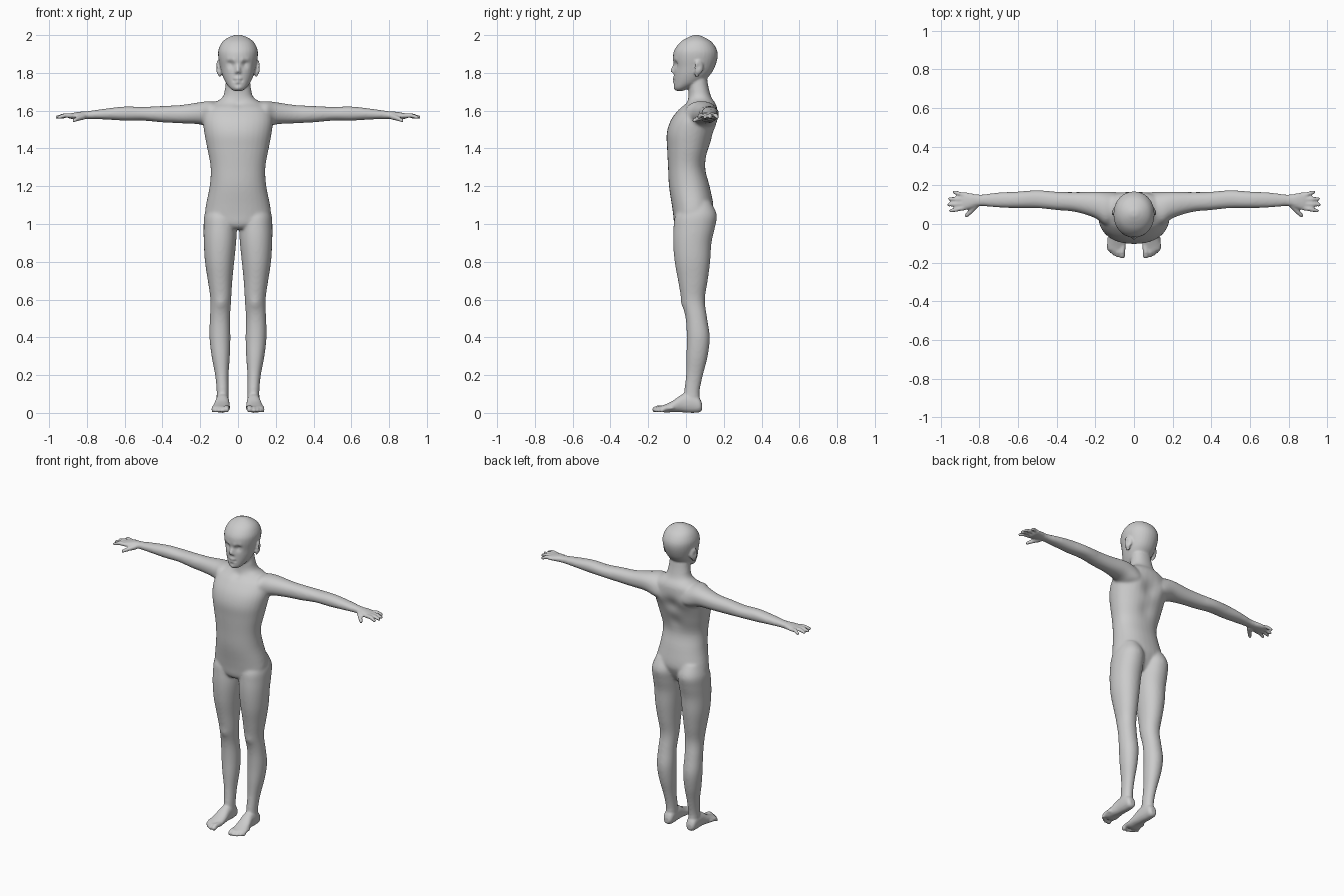
import bpy, math
from mathutils import Vector, Matrix

verts, faces = [], []


def tube(rings):
    """Closed skin through rings of equal length."""
    n = len(rings[0])
    base = len(verts)
    for r in rings:
        verts.extend(r)
    for i in range(len(rings) - 1):
        o = base + i * n
        faces.extend((o + j, o + (j + 1) % n, o + n + (j + 1) % n, o + n + j) for j in range(n))
    faces.append(tuple(range(base + n - 1, base - 1, -1)))
    last = base + (len(rings) - 1) * n
    faces.append(tuple(range(last, last + n)))


def spline(rows, u):
    """Catmull-Rom sample of a table of section rows."""
    i = min(int(u), len(rows) - 2)
    f = u - i
    a, b, c, d = (rows[max(0, min(len(rows) - 1, i + k))] for k in (-1, 0, 1, 2))
    return [q + 0.5 * f * (r - p + f * (2 * p - 5 * q + 4 * r - s + f * (3 * (q - r) + s - p)))
            for p, q, r, s in zip(a, b, c, d)]


def loft(axis, rows, mirror=True, power=2.2, seg=32, sub=4):
    """Tube of rounded sections: (position, a0, a1, b0, b1)."""
    for side in ((1, -1) if mirror else (1,)):
        rings = []
        for k in range((len(rows) - 1) * sub + 1):
            t, a0, a1, b0, b1 = spline(rows, k / sub)
            ring = []
            for j in range(seg):
                ang = 2 * math.pi * j / seg
                ca, sa = math.cos(ang), math.sin(ang)
                a = (a0 + a1) / 2 + (a1 - a0) / 2 * math.copysign(abs(ca) ** (2 / power), ca)
                b = (b0 + b1) / 2 + (b1 - b0) / 2 * math.copysign(abs(sa) ** (2 / power), sa)
                x, y, z = {'z': (a, b, t), 'x': (t, a, b), 'y': (a, t, b)}[axis]
                ring.append((x * side, y, z))
            # keep mirrored and y-axis tubes facing outwards
            rings.append(ring[::-1] if (side < 0) != (axis == 'y') else ring)
        tube(rings)


def ring_at(m, r, z, n=12):
    return [tuple(m @ Vector((r * math.cos(2 * math.pi * j / n), r * math.sin(2 * math.pi * j / n), z)))
            for j in range(n)]


def ball(c, r, rot=0):
    """Mirrored pair of ellipsoids."""
    for side in (1, -1):
        m = (Matrix.Translation((c[0] * side, c[1], c[2])) @ Matrix.Rotation(rot * side, 4, 'Z')
             @ Matrix.Diagonal((*r, 1)))
        lats = [math.pi * (k + .2) / 8.4 for k in range(9)]
        tube([ring_at(m, math.sin(t), -math.cos(t)) for t in lats])


def digit(points, radii):
    """Mirrored finger or toe along a short path."""
    for p, r in zip(points, radii):
        ball(p, (r, r, r))
    for i in range(len(points) - 1):
        for side in (1, -1):
            p, q = (Vector((v[0] * side, v[1], v[2])) for v in points[i:i + 2])
            m = Matrix.Translation(p) @ (q - p).to_track_quat('Z', 'Y').to_matrix().to_4x4()
            tube([ring_at(m, radii[i], 0), ring_at(m, radii[i + 1], (q - p).length)])


# torso and neck: z, half width, front, back
torso = [(.975, .06, -.045, .09), (1.0, .14, -.062, .11), (1.05, .172, -.068, .135), (1.1, .17, -.075, .145),
         (1.2, .15, -.09, .125), (1.3, .145, -.095, .102), (1.4, .163, -.1, .125), (1.48, .178, -.102, .148),
         (1.55, .185, -.08, .165), (1.61, .17, -.035, .165), (1.64, .13, .0, .155), (1.67, .083, .012, .135),
         (1.72, .068, .014, .12), (1.78, .062, .014, .11)]
loft('z', [(z, -w, w, f, b) for z, w, f, b in torso], False)

# head: z, half width, front, back
head = [(1.705, .022, -.052, -.015), (1.72, .043, -.062, .02), (1.75, .066, -.064, .085), (1.79, .084, -.064, .128),
        (1.83, .094, -.064, .152), (1.88, .104, -.069, .167), (1.92, .104, -.062, .164), (1.96, .086, -.033, .14),
        (1.985, .056, .004, .104), (2.0, .018, .04, .07)]
loft('z', [(z, -w, w, f, b) for z, w, f, b in head], False, 2.1)

# nose and ears
digit([(0, -.056, 1.85), (0, -.07, 1.812)], [.009, .012])
ball((.009, -.064, 1.805), (.009, .011, .008))
ball((.104, .068, 1.83), (.009, .027, .038), .45)
ball((.097, .058, 1.8), (.009, .015, .024), .3)

# legs
loft('z', [(1.12, .03, .15, .0, .13), (1.05, .008, .178, -.055, .163), (.98, .006, .182, -.066, .153),
           (.9, .01, .181, -.068, .135), (.8, .02, .175, -.06, .128), (.7, .03, .16, -.042, .115),
           (.6, .036, .146, -.024, .1), (.5, .042, .149, -.002, .112), (.4, .04, .151, .004, .126),
           (.3, .043, .14, .002, .115), (.2, .05, .121, .0, .09), (.11, .05, .113, -.01, .072),
           (.03, .05, .115, -.01, .075)][::-1], power=2.1)

# feet and toes
loft('y', [(.085, .065, .1, .015, .05), (.07, .052, .113, .003, .08), (.03, .048, .117, .0, .105),
           (-.02, .046, .12, .003, .098), (-.07, .043, .131, .004, .064), (-.11, .043, .138, .002, .045),
           (-.135, .05, .135, .008, .036)][::-1])
for x, y, r in ((.061, -.163, .016), (.084, -.163, .011), (.102, -.154, .0105), (.118, -.142, .01), (.131, -.127, .01)):
    digit([(x - .003, y + .055, .026), (x, y + .018, .026), (x, y, r + .002)], [r * .95, r * .95, r])

# arms and palms: x, front, back, bottom, top
loft('x', [(.07, .02, .155, 1.5, 1.63), (.14, -.01, .165, 1.505, 1.65), (.2, .03, .167, 1.527, 1.645),
           (.3, .062, .165, 1.533, 1.63), (.4, .072, .167, 1.538, 1.625), (.5, .082, .175, 1.547, 1.62),
           (.6, .082, .168, 1.547, 1.622), (.7, .085, .163, 1.553, 1.611), (.8, .093, .152, 1.556, 1.597),
           (.84, .082, .158, 1.556, 1.594), (.88, .07, .165, 1.556, 1.587), (.895, .074, .163, 1.56, 1.582)])

# fingers and thumbs
for y0, y1, x1 in ((.082, .068, .948), (.104, .1, .958), (.127, .13, .953), (.15, .165, .93)):
    xm = (.885 + x1) / 2
    digit([(.885, y0, 1.573), (xm, (y0 + y1) / 2, 1.575), (x1, y1, 1.565)], [.0125, .0115, .0095])
digit([(.82, .096, 1.568), (.848, .062, 1.558), (.868, .042, 1.548)], [.017, .0125, .01])

# join everything into one skin
mesh = bpy.data.meshes.new("figure_body")
mesh.from_pydata(verts, [], faces)
body = bpy.data.objects.new("figure_body", mesh)
bpy.context.collection.objects.link(body)
bpy.context.view_layer.objects.active = body
body.select_set(True)
skin = body.modifiers.new("skin", 'REMESH')
skin.mode = 'VOXEL'
skin.voxel_size = .0065
bpy.ops.object.modifier_apply(modifier=skin.name)

# relax the joins, more on the trunk and limbs than on face, hands and feet
broad = body.vertex_groups.new(name="broad")
broad.add([v.index for v in body.data.vertices if abs(v.co.x) < .8 and .1 < v.co.z < 1.7], 1, 'REPLACE')
for group, count in (("broad", 14), ("", 2)):
    relax = body.modifiers.new("relax", 'SMOOTH')
    relax.iterations = count
    relax.vertex_group = group
    bpy.ops.object.modifier_apply(modifier=relax.name)

# soft sculpt strokes, mirrored: centre, radius, push
strokes = [
    ((.040, -.056, 1.846), .019, (0, .015, 0)), ((.041, -.046, 1.844), .011, (0, -.009, 0)),   # eyes
    ((.025, -.066, 1.866), .014, (0, -.004, 0)), ((.05, -.055, 1.868), .014, (0, -.004, 0)),   # brows
    ((.0, -.064, 1.769), .011, (0, -.006, 0)), ((.014, -.062, 1.768), .009, (0, -.004, 0)),    # upper lip
    ((.0, -.064, 1.751), .011, (0, -.006, 0)), ((.0, -.064, 1.738), .009, (0, .005, 0)),       # lower lip
    ((.0, -.068, 1.760), .006, (0, .005, 0)), ((.012, -.066, 1.760), .006, (0, .005, 0)),      # mouth line
    ((.022, -.06, 1.760), .006, (0, .005, 0)), ((.0, -.06, 1.718), .014, (0, -.004, 0)),       # chin
    ((.112, .06, 1.832), .014, (-.007, 0, 0)),                                                 # ear hollow
    ((.0, .15, 1.5), .05, (0, -.014, 0)), ((.0, .12, 1.38), .05, (0, -.01, 0)),                # spine
    ((.1, .16, 1.53), .05, (0, .01, 0)), ((.0, -.02, 1.64), .025, (0, .008, 0)),               # back, throat
    ((.09, -.022, .58), .03, (0, -.006, 0)),                                                   # knees
]
for v in body.data.vertices:
    x, y, z = v.co
    if abs(x) > .2 or not (z > 1.28 or .5 < z < .66):
        continue
    side = 1 if x >= 0 else -1
    move = [0, 0, 0]
    for (cx, cy, cz), r, push in strokes:
        if abs(z - cz) < 2.2 * r and abs(y - cy) < 2.2 * r:
            w = math.exp(-((abs(x) - cx) ** 2 + (y - cy) ** 2 + (z - cz) ** 2) / r ** 2)
            move = [m + w * p for m, p in zip(move, push)]
    v.co = (x + move[0] * side, y + move[1], z + move[2])
body.data.polygons.foreach_set("use_smooth", [True] * len(body.data.polygons))
body.data.update()
